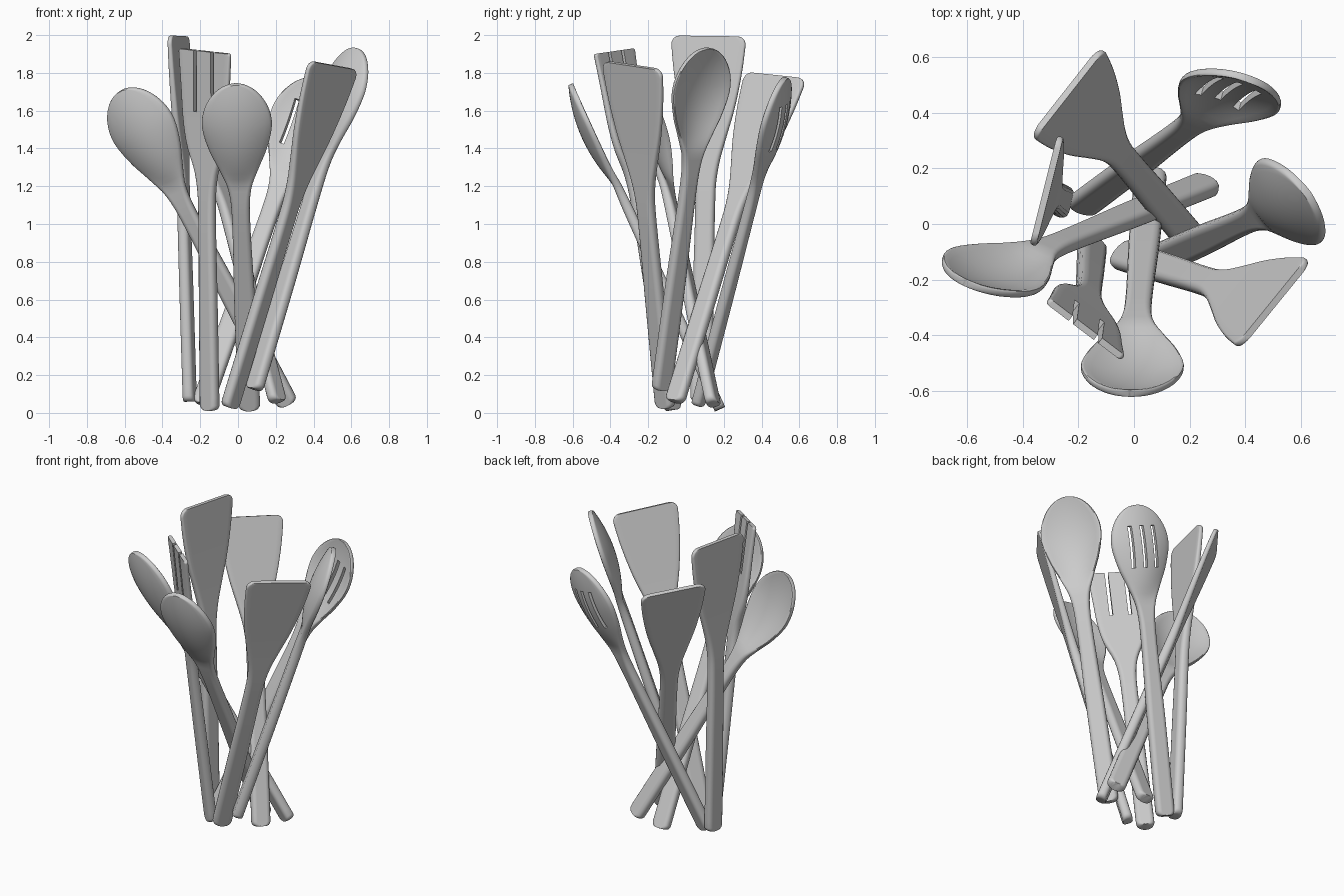
import bpy, bmesh, math
from mathutils import Vector, Matrix

if "Cube" in bpy.data.objects:
    bpy.data.objects.remove(bpy.data.objects["Cube"])

# Half-width profiles: (fraction of length, half width)
SPOON = [(0, .058), (.3, .056), (.6, .048), (.68, .062), (.74, .105), (.80, .153), (.87, .185), (1, .185)]
TURNER = [(0, .058), (.3, .056), (.58, .054), (.65, .07), (.72, .105), (.80, .148), (.90, .185), (1, .207)]
FORK = [(0, .055), (.3, .052), (.58, .05), (.66, .07), (.73, .12), (.80, .145), (.90, .158), (1, .172)]
THICK_SPOON = [(0, .06), (.6, .055), (.75, .035), (1, .028)]
THICK_FLAT = [(0, .06), (.55, .058), (.75, .04), (1, .024)]


def curve(pts, s):
    """Smooth interpolation through the profile points."""
    for i in range(len(pts) - 1):
        (a, va), (b, vb) = pts[i], pts[i + 1]
        if s <= b:
            break

    def slope(k):
        lo, hi = max(k - 1, 0), min(k + 1, len(pts) - 1)
        return (pts[hi][1] - pts[lo][1]) / (pts[hi][0] - pts[lo][0])
    h = b - a
    t = (s - a) / h
    m0 = slope(i) if i > 0 else 0
    m1 = slope(i + 1) if i + 2 < len(pts) else (vb - va) / h
    return ((2*t**3 - 3*t*t + 1) * va + (t**3 - 2*t*t + t) * h * m0
            + (3*t*t - 2*t**3) * vb + (t**3 - t*t) * h * m1)


def section(w, th, bow):
    """Rounded rectangular cross-section, dished by bow."""
    c = min(th * .4, w * .9)
    pts = []
    for sx, sy, a0 in ((1, 1, 0), (-1, 1, 90), (-1, -1, 180), (1, -1, 270)):
        for k in range(4):
            a = math.radians(a0 + 30 * k)
            pts.append((sx * (w - c) + c * math.cos(a), sy * (th / 2 - c) + c * math.sin(a)))
        if sx == sy * 1 and sy == 1 or (sx == -1 and sy == -1):
            for k in range(1, 14):          # flat faces, front then back
                pts.append((sx * (w - c) * (1 - k / 7), sy * th / 2))
    return [(x, y - bow * max(0, 1 - (x / w) ** 2)) for x, y in pts]


def utensil(name, bottom, top, across, prof, thick, tip, depth=0, slots=()):
    b, axis = Vector(bottom), Vector(top) - Vector(bottom)
    L = axis.length
    Z = axis.normalized()
    X = Vector(across)
    X = (X - Z * X.dot(Z)).normalized()
    Y = Z.cross(X)
    if Y.z < 0:                              # local +Y always looks up and inward
        X, Y = -X, -Y
    M = Matrix((X, Y, Z)).transposed().to_4x4()
    M.translation = b

    # Rows crowd together at the rounded ends
    rx, rz = tip
    r0 = .03
    rows = [r0 * (1 - math.cos(math.radians(a))) for a in range(0, 90, 18)]
    rows += [r0 + (L - rz - r0) * i / 44 for i in range(45)]
    rows += [L - rz + rz * math.sin(math.radians(a)) for a in (7, 15, 23, 31, 39, 47, 55, 63, 70, 76, 81, 85, 88, 90)]
    bm = bmesh.new()
    prev = None
    for z in rows:
        s = z / L
        w = curve(prof, s)
        d = max(0, (z - (L - rz)) / rz)
        w -= min(rx, w * .97) * (1 - math.sqrt(max(0, 1 - d * d)))
        e = max(0, 1 - z / r0)
        w -= r0 * (1 - math.sqrt(max(0, 1 - e * e)))
        f = max(0, 1 - ((s - .85) / .15) ** 2)
        ring = [bm.verts.new((x, y, z)) for x, y in section(w, curve(thick, s), depth * f)]
        n = len(ring)
        if prev:
            for i in range(n):
                j = (i + 1) % n
                bm.faces.new((prev[i], prev[j], ring[j], ring[i]))
        else:
            bm.faces.new(ring[::-1])
        prev = ring
    bm.faces.new(prev)
    bmesh.ops.recalc_face_normals(bm, faces=bm.faces)
    ob = to_object(name, bm, M)

    # Slots cut through the head
    if slots:
        cb = bmesh.new()
        for x, z0, z1, wd in slots:
            bmesh.ops.create_cube(cb, size=1, matrix=Matrix.Translation((x, 0, (z0 + z1) / 2 * L))
                                  @ Matrix.Diagonal((wd, .4, (z1 - z0) * L, 1)))
        cut = to_object(name + "_cutter", cb, M)
        cut.hide_render = True
        mod = ob.modifiers.new("slots", 'BOOLEAN')
        mod.operation, mod.object, mod.solver = 'DIFFERENCE', cut, 'EXACT'
        activate(ob)
        bpy.ops.object.modifier_apply(modifier=mod.name)
        bpy.data.objects.remove(cut)
    activate(ob)
    bpy.ops.object.shade_smooth_by_angle(angle=math.radians(40))


def activate(ob):
    bpy.ops.object.select_all(action='DESELECT')
    ob.select_set(True)
    bpy.context.view_layer.objects.active = ob


def to_object(name, bm, M):
    me = bpy.data.meshes.new(name)
    bm.to_mesh(me)
    bm.free()
    ob = bpy.data.objects.new(name, me)
    ob.matrix_world = M
    bpy.context.collection.objects.link(ob)
    bpy.context.view_layer.update()
    return ob


ROUND, CORNER = (.185, .25), (.05, .05)

# Spoons
utensil("front_spoon", (.06, .18, .02), (-.015, -.61, 1.74), (1, 0, 0), SPOON, THICK_SPOON, ROUND, .05)
utensil("left_spoon", (.265, .145, .045), (-.61, -.21, 1.71), (.8, -.25, 0), SPOON, THICK_SPOON, ROUND, .05)
utensil("right_spoon", (.085, -.13, .125), (.625, .11, 1.93), (.6, -.8, 0), SPOON, THICK_SPOON, ROUND, -.05)
utensil("slotted_spoon", (-.19, .065, .045), (.42, .52, 1.77), (.36, -.1, 0), SPOON, THICK_SPOON, ROUND, .05,
        [(x, .795, .93, .024) for x in (-.075, 0, .075)])

# Flat turners
utensil("right_turner", (-.045, -.11, .03), (.505, -.285, 1.84), (.27, .31, 0), TURNER, THICK_FLAT, CORNER)
utensil("back_turner", (.21, -.06, .06), (-.24, .475, 1.785), (.22, .3, 0), TURNER, THICK_FLAT, CORNER)
utensil("left_turner", (-.255, .08, .06), (-.315, .12, 1.995), (.1, .4, 0), TURNER, THICK_FLAT, CORNER)

# Three-tined turner
utensil("tined_turner", (-.15, -.07, .015), (-.175, -.38, 1.915), (.27, -.21, 0), FORK, THICK_FLAT, (.015, .015), 0,
        [(x, .83, 1.05, .02) for x in (-.057, .057)])
